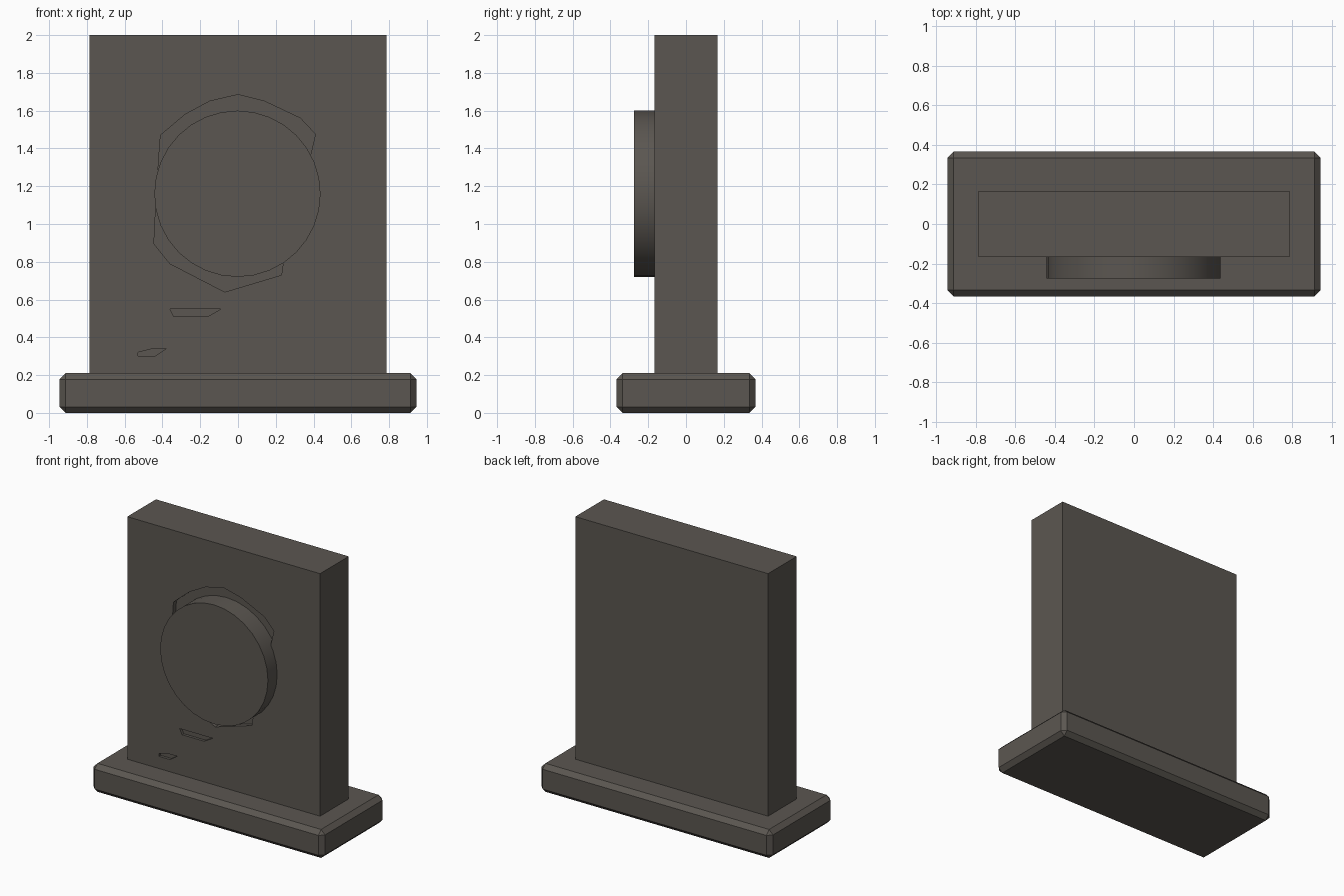
import bpy, bmesh, math
from mathutils import Matrix

if "Cube" in bpy.data.objects:
    bpy.data.objects.remove(bpy.data.objects["Cube"], do_unlink=True)

stone = bpy.data.materials.new("dark warm grey")
stone.use_nodes = True
COLOUR = (0.105, 0.094, 0.082, 1)
stone.diffuse_color = COLOUR
stone.node_tree.nodes["Principled BSDF"].inputs["Base Color"].default_value = COLOUR

FRONT = -0.167  # front plane of the slab


def finish(name, bm):
    bmesh.ops.recalc_face_normals(bm, faces=bm.faces)
    mesh = bpy.data.meshes.new(name)
    bm.to_mesh(mesh)
    bm.free()
    mesh.materials.append(stone)
    obj = bpy.data.objects.new(name, mesh)
    bpy.context.collection.objects.link(obj)
    return obj


def box(name, half_x, half_y, z0, z1, chamfer=0):
    bm = bmesh.new()
    bmesh.ops.create_cube(bm, size=1)
    bmesh.ops.scale(bm, vec=(2 * half_x, 2 * half_y, z1 - z0), verts=bm.verts)
    bmesh.ops.translate(bm, vec=(0, 0, (z0 + z1) / 2), verts=bm.verts)
    if chamfer:
        bmesh.ops.bevel(bm, geom=bm.edges[:], offset=chamfer, segments=1,
                        affect='EDGES', profile=0.5)
    return finish(name, bm)


def activate(obj):
    bpy.ops.object.select_all(action='DESELECT')
    obj.select_set(True)
    bpy.context.view_layer.objects.active = obj


def carve(target, outline, depth):
    """Sink a flat-bottomed recess with an (x, z) outline into the front."""
    bm = bmesh.new()
    face = bm.faces.new([bm.verts.new((x, FRONT - 0.1, z)) for x, z in outline])
    ext = bmesh.ops.extrude_face_region(bm, geom=[face])
    moved = [v for v in ext["geom"] if isinstance(v, bmesh.types.BMVert)]
    bmesh.ops.translate(bm, vec=(0, 0.1 + depth, 0), verts=moved)
    cutter = finish("recess_cutter", bm)
    cutter.hide_render = True
    mod = target.modifiers.new("recess", 'BOOLEAN')
    mod.operation = 'DIFFERENCE'
    mod.solver = 'EXACT'
    mod.object = cutter
    activate(target)
    bpy.ops.object.modifier_apply(modifier=mod.name)
    bpy.data.objects.remove(cutter, do_unlink=True)


# Plinth and upright slab
box("base", 0.945, 0.367, 0, 0.21, chamfer=0.032)
slab = box("slab", 0.787, 0.167, 0.1, 2.0)

# Worn hollow around the medallion, and two chips below it
carve(slab, [(-0.41, 1.47), (-0.28, 1.58), (-0.15, 1.65), (0, 1.685),
             (0.14, 1.65), (0.33, 1.56), (0.41, 1.475), (0.385, 1.37),
             (0.39, 1.1), (0.24, 0.8), (0.23, 0.73), (-0.07, 0.64),
             (-0.36, 0.79), (-0.445, 0.895), (-0.435, 1.1), (-0.42, 1.34)], 0.035)
carve(slab, [(-0.36, 0.55), (-0.09, 0.55), (-0.16, 0.51), (-0.34, 0.51)], 0.02)
carve(slab, [(-0.53, 0.32), (-0.45, 0.34), (-0.38, 0.34), (-0.44, 0.3),
             (-0.53, 0.3)], 0.02)

# Round medallion
bm = bmesh.new()
bmesh.ops.create_cone(bm, cap_ends=True, segments=32, radius1=0.44,
                      radius2=0.44, depth=0.175)
bmesh.ops.rotate(bm, matrix=Matrix.Rotation(math.pi / 2, 3, 'X'), verts=bm.verts)
bmesh.ops.translate(bm, vec=(-0.003, -0.1875, 1.16), verts=bm.verts)
medallion = finish("medallion", bm)
activate(medallion)
bpy.ops.object.shade_smooth_by_angle(angle=math.radians(30))
